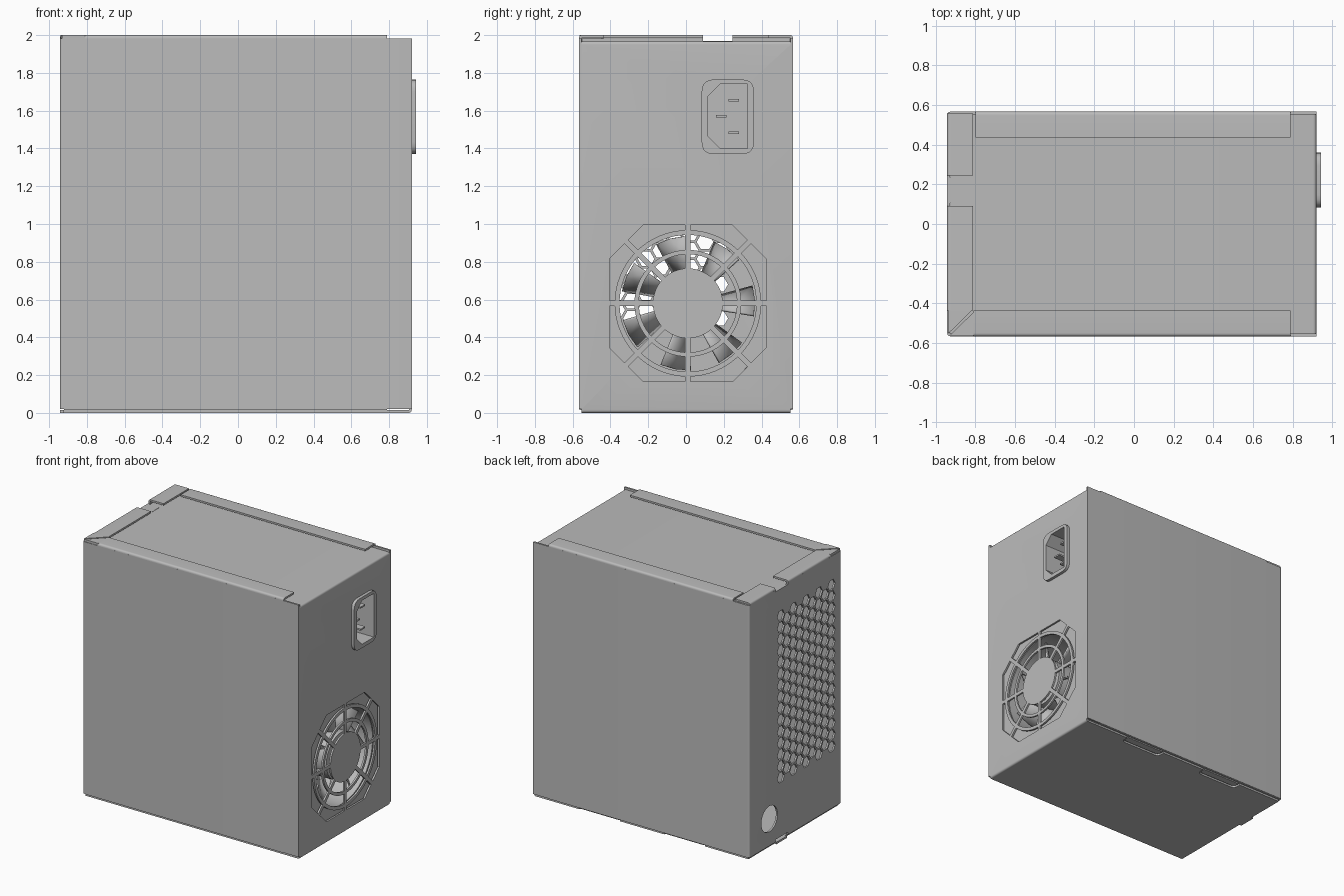
import bpy, bmesh
from math import sin, cos, pi
from mathutils import Vector

cube = bpy.data.objects.get("Cube")
if cube:
    bpy.data.objects.remove(cube)

grey = bpy.data.materials.new("steel grey")
grey.use_nodes = True
grey.diffuse_color = (0.5, 0.5, 0.5, 1)
grey.node_tree.nodes["Principled BSDF"].inputs["Base Color"].default_value = (0.5, 0.5, 0.5, 1)

T = 0.014                       # sheet thickness
BACK, FRONT, LEFT, RIGHT = 0.567, -0.567, 0.92, -0.943
FAN = Vector((0.01, 0.58))      # fan centre in y, z


def finish(name, bm):
    bmesh.ops.recalc_face_normals(bm, faces=bm.faces)
    mesh = bpy.data.meshes.new(name)
    bm.to_mesh(mesh)
    bm.free()
    mesh.materials.append(grey)
    ob = bpy.data.objects.new(name, mesh)
    bpy.context.collection.objects.link(ob)
    return ob


def activate(ob):
    bpy.ops.object.select_all(action="DESELECT")
    ob.select_set(True)
    bpy.context.view_layer.objects.active = ob


def smooth(ob):
    activate(ob)
    bpy.ops.object.shade_smooth_by_angle(angle=0.6)
    return ob


def add_prism(bm, pts, axis, a, b):
    place = {"x": lambda u, v, w: (w, u, v),
             "y": lambda u, v, w: (u, w, v),
             "z": lambda u, v, w: (u, v, w)}[axis]
    low, high = [[bm.verts.new(place(u, v, w)) for u, v in pts] for w in (a, b)]
    bm.faces.new(low)
    bm.faces.new(high)
    n = len(pts)
    for i in range(n):
        j = (i + 1) % n
        bm.faces.new((low[i], low[j], high[j], high[i]))


def prism(name, pts, axis, a, b):
    bm = bmesh.new()
    add_prism(bm, pts, axis, a, b)
    return finish(name, bm)


def rect(u0, u1, v0, v1):
    return [(u0, v0), (u1, v0), (u1, v1), (u0, v1)]


def ngon(c, r, n, turn=0.0):
    return [(c[0] + r * cos(turn + 2 * pi * i / n),
             c[1] + r * sin(turn + 2 * pi * i / n)) for i in range(n)]


def rounded(pts, r, closed=False):
    """Round the corners of a path."""
    pts = [Vector(p) for p in pts]
    out = []
    for i, p in enumerate(pts):
        if not closed and i in (0, len(pts) - 1):
            out.append(tuple(p))
            continue
        a = p + (pts[i - 1] - p).normalized() * r
        b = p + (pts[(i + 1) % len(pts)] - p).normalized() * r
        for k in range(6):
            t = k / 5
            out.append(tuple(a * (1 - t) ** 2 + p * 2 * t * (1 - t) + b * t * t))
    return out


def bent_sheet(name, outer, inner, axis, a, b):
    return smooth(prism(name, rounded(outer, 0.018) + rounded(inner, 0.004)[::-1], axis, a, b))


def cut(ob, cutter):
    mod = ob.modifiers.new("cut", "BOOLEAN")
    mod.operation, mod.solver, mod.object = "DIFFERENCE", "EXACT", cutter
    activate(ob)
    bpy.ops.object.modifier_apply(modifier="cut")
    bpy.data.objects.remove(cutter)


def ring(name, c, r0, r1, a, b, n=64):
    bm = bmesh.new()
    loops = [[bm.verts.new((x, y, z)) for y, z in ngon(c, r, n)]
             for r, x in ((r0, a), (r1, a), (r1, b), (r0, b))]
    for k in range(4):
        p, q = loops[k], loops[(k + 1) % 4]
        for i in range(n):
            j = (i + 1) % n
            bm.faces.new((p[i], p[j], q[j], q[i]))
    return smooth(finish(name, bm))


# Chassis: top, left end and bottom bent from one sheet
TOP = 1.967
chassis = bent_sheet("chassis_sheet",
                     [(-0.925, TOP), (LEFT, TOP), (LEFT, 0), (-0.925, 0)],
                     [(-0.925, TOP - T), (LEFT - T, TOP - T), (LEFT - T, T), (-0.925, T)],
                     "y", FRONT + T, BACK - T)

octagon = [(FAN.x + sx * u, FAN.y + sz * v) for sx, sz, flip in
           ((1, 1, 0), (-1, 1, 1), (-1, -1, 0), (1, -1, 1))
           for u, v in (((0.415, 0.235), (0.235, 0.415)) if not flip
                        else ((0.235, 0.415), (0.415, 0.235)))]
cut(chassis, prism("fan_cutter", octagon, "x", 0.85, 1))
for x in (0.355, -0.375):       # clip recesses along the bottom back edge
    slot = rounded([(x - 0.175, 0.7), (x - 0.175, 0.49), (x + 0.175, 0.49), (x + 0.175, 0.7)], 0.04)
    cut(chassis, prism("clip_cutter", slot, "z", -0.1, 0.1))
    prism("bottom_clip", rounded([(x - 0.165, BACK - T), (x - 0.165, 0.5), (x + 0.165, 0.5),
                                  (x + 0.165, BACK - T)], 0.035), "z", 0.007, 0.017)

# Cover: front, right end and back bent from one sheet
cover = bent_sheet("cover_sheet",
                   [(LEFT, FRONT), (RIGHT, FRONT), (RIGHT, BACK), (LEFT, BACK)],
                   [(LEFT, FRONT + T), (RIGHT + T, FRONT + T), (RIGHT + T, BACK - T), (LEFT, BACK - T)],
                   "z", 0.02, 1.983)

# Honeycomb vent and cable hole in the right end
bm = bmesh.new()
pitch = 0.09
for col in range(9):
    y = -0.445 + col * pitch * 0.866
    for row in range(15 - col % 2):
        z = 0.5 + (row + 0.5 * (col % 2)) * pitch
        add_prism(bm, ngon((y, z), 0.044, 6), "x", -1, -0.9)
cut(cover, finish("vent_cutter", bm))
cut(cover, prism("cable_cutter", ngon((0.32, 0.23), 0.1, 40), "x", -1, -0.9))
cut(cover, prism("notch_cutter", rect(0.09, 0.245, 1.968, 2.1), "x", -1, -0.9))
cut(cover, prism("low_notch_cutter", rect(0.09, 0.245, -0.1, 0.04), "x", -1, -0.9))
for z in (0, TOP - T):
    prism("notch_tab", rect(RIGHT, -0.84, 0.105, 0.235), "z", z, z + T + 0.002)


# Folded flanges on the cover's top edge
def flange(name, edge, inward, axis, a, b):
    tip = edge + inward * 0.13
    wall = edge + inward * T
    bent_sheet(name, [(edge, 1.975), (edge, 2), (tip, 2)],
               [(wall, 1.975), (wall, 2 - T), (tip, 2 - T)], axis, a, b)


flange("front_flange", FRONT, 1, "x", -0.81, 0.79)
flange("back_flange", BACK, -1, "x", -0.8, 0.79)
flange("right_flange_long", RIGHT, 1, "y", FRONT + 0.13, 0.09)
flange("right_flange_short", RIGHT, 1, "y", 0.245, 0.557)
x0, x1, y0, y1, gap = RIGHT + 0.004, -0.81, FRONT + 0.004, FRONT + 0.13, 0.008
prism("mitre_front", [(x0 + gap, y0), (x1, y0), (x1, y1 - gap)], "z", 1.98, 2)
prism("mitre_right", [(x0, y0 + gap), (x1 - gap, y1), (x0, y1)], "z", 1.98, 2)

# Turned-in lower flanges under the cover
for edge, s in ((FRONT, 1), (BACK, -1)):
    prism("lower_flange", rect(-0.92, 0.79, *sorted((edge + s * 0.004, edge + s * 0.13))),
          "z", 0.016, 0.03)

# Fan guard: hub plate, rings and spokes
GX = LEFT - T
smooth(prism("guard_hub", ngon(FAN, 0.185, 48), "x", GX, LEFT))
ring("guard_inner_ring", FAN, 0.26, 0.283, GX, LEFT)
ring("guard_outer_ring", FAN, 0.362, 0.388, GX, LEFT)
for i in range(8):
    a = i * pi / 4
    d, n = Vector((cos(a), sin(a))), Vector((-sin(a), cos(a))) * 0.014
    reach = 0.418 if i % 2 == 0 else 0.465
    p, q = FAN + d * 0.17, FAN + d * reach
    prism("guard_spoke", [p - n, q - n, q + n, p + n], "x", GX, LEFT)

# Fan frame, hub and blades
frame = prism("fan_frame", rounded(rect(FAN.x - 0.43, FAN.x + 0.43, FAN.y - 0.43, FAN.y + 0.43),
                                   0.05, True), "x", 0.62, 0.895)
cut(frame, prism("bore_cutter", ngon(FAN, 0.368, 64), "x", 0.5, 1))
smooth(frame)
smooth(prism("fan_hub", ngon(FAN, 0.18, 48), "x", 0.65, 0.88))
bm = bmesh.new()
for i in range(7):
    a = 0.05 + i * 2 * pi / 7
    rows = []
    for r in (0.17, 0.265, 0.355):
        rows.append([bm.verts.new((0.765 - s * 0.08, FAN.x + r * cos(a + s * 0.22),
                                   FAN.y + r * sin(a + s * 0.22))) for s in (-1, 0, 1)])
    for p, q in zip(rows, rows[1:]):
        for k in range(2):
            bm.faces.new((p[k], p[k + 1], q[k + 1], q[k]))
blades = finish("fan_blades", bm)
blades.modifiers.new("thickness", "SOLIDIFY").thickness = 0.012
smooth(blades)

# Power inlet: bezel, chamfered socket and pins


def socket(grow):
    u0, u1, v0, v1, c = 0.115 - grow, 0.325 + grow, 1.4 - grow, 1.74 + grow, 0.065
    return [(u0 + c, v0), (u1, v0), (u1, v1), (u0 + c, v1), (u0, v1 - c), (u0, v0 + c)]


cut(chassis, prism("inlet_cutter", socket(0.01), "x", 0.85, 1))
bezel = prism("inlet_bezel", rounded(rect(0.083, 0.36, 1.37, 1.765), 0.065, True), "x", LEFT - 0.002, 0.943)
cut(bezel, prism("bezel_cutter", socket(0), "x", 0.8, 1))
smooth(bezel)
cup = prism("inlet_socket", socket(0.012), "x", 0.7, 0.925)
cut(cup, prism("socket_cutter", socket(0), "x", 0.73, 1))
for y, z in ((0.252, 1.655), (0.187, 1.57), (0.252, 1.483)):
    prism("inlet_pin", rect(y - 0.028, y + 0.028, z - 0.006, z + 0.006), "x", 0.72, 0.9)
